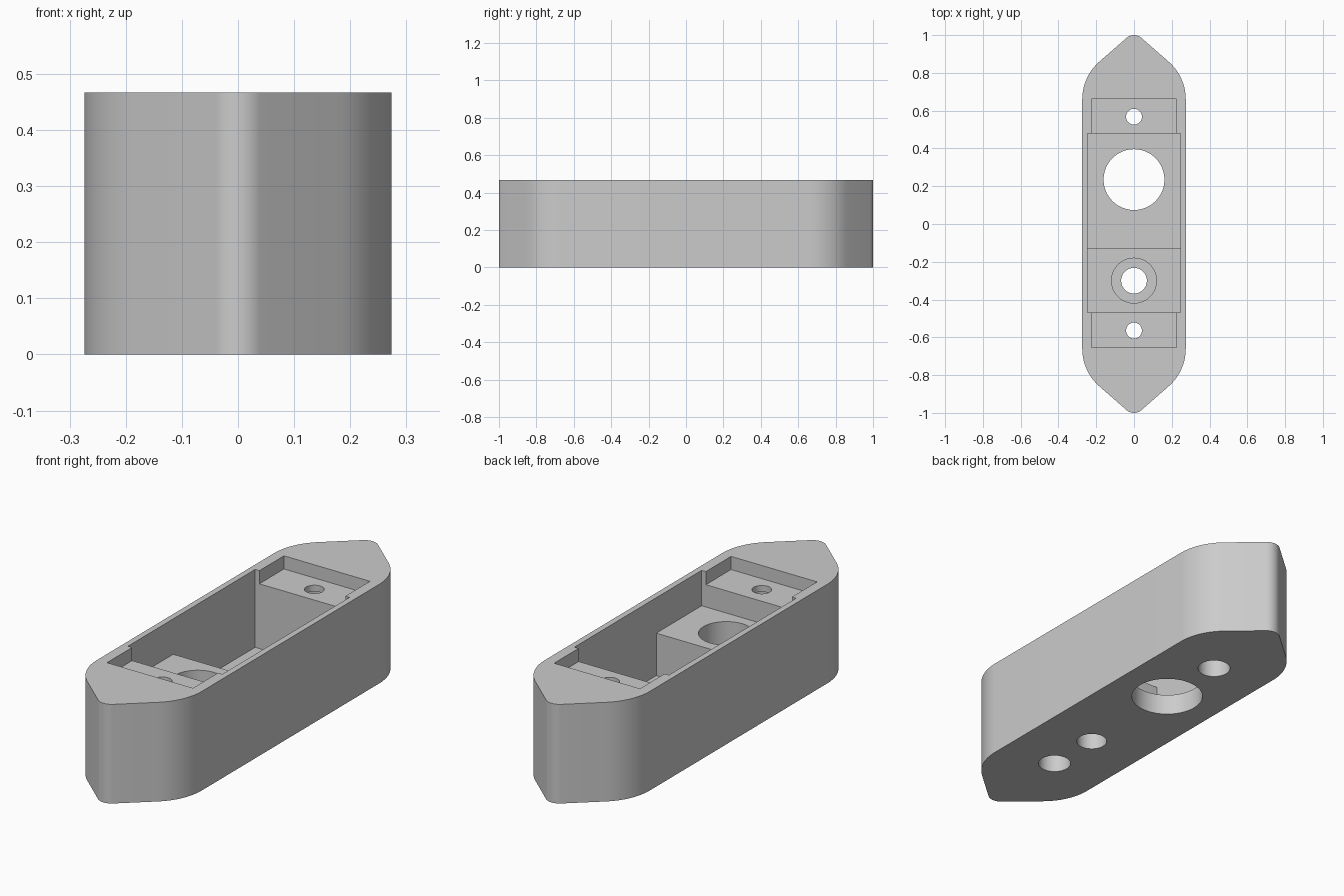
import bpy, bmesh, math
from mathutils import Vector

if "Cube" in bpy.data.objects:
    bpy.data.objects.remove(bpy.data.objects["Cube"], do_unlink=True)

HEIGHT, FLOOR, BLOCK, SHELF = 0.467, 0.10, 0.30, 0.405
ABOVE = HEIGHT + 0.1


def prism(name, points, direction):
    """Extrude a closed flat outline along a direction."""
    bm = bmesh.new()
    base = bm.faces.new([bm.verts.new(p) for p in points])
    top = bmesh.ops.extrude_face_region(bm, geom=[base])
    moved = [v for v in top["geom"] if isinstance(v, bmesh.types.BMVert)]
    bmesh.ops.translate(bm, verts=moved, vec=Vector(direction))
    bmesh.ops.recalc_face_normals(bm, faces=bm.faces)
    mesh = bpy.data.meshes.new(name)
    bm.to_mesh(mesh)
    bm.free()
    obj = bpy.data.objects.new(name, mesh)
    bpy.context.collection.objects.link(obj)
    return obj


def arc(cx, cy, radius, start, end, steps):
    angles = [math.radians(start + (end - start) * i / steps) for i in range(steps + 1)]
    return [(cx + radius * math.cos(a), cy + radius * math.sin(a)) for a in angles]


def cut(body, cutter):
    """Subtract a cutter from the body and discard it."""
    mod = body.modifiers.new("cut", "BOOLEAN")
    mod.operation, mod.solver, mod.object = "DIFFERENCE", "EXACT", cutter
    bpy.context.view_layer.objects.active = body
    bpy.ops.object.modifier_apply(modifier=mod.name)
    bpy.data.objects.remove(cutter, do_unlink=True)


def bore(body, y, radius, z0, z1):
    ring = arc(0, y, radius, 0, 360, 64)[:-1]
    cut(body, prism("bore_cutter", [(px, py, z0) for px, py in ring], (0, 0, z1 - z0)))


# Outer housing: long body with rounded pointed ends
quarter = arc(0.009, 0.66, 0.265, 0, 49, 14) + arc(0, 0.94, 0.06, 49, 90, 8)
half = quarter + [(-x, y) for x, y in reversed(quarter[:-1])]
outline = half + [(-x, -y) for x, y in half]
housing = prism("housing", [(x, y, 0) for x, y in outline], (0, 0, HEIGHT))

# Stepped main pocket with a raised block at the front
steps = [(-0.468, BLOCK), (-0.13, BLOCK), (-0.13, FLOOR),
         (0.479, FLOOR), (0.479, ABOVE), (-0.468, ABOVE)]
cut(housing, prism("pocket_cutter", [(-0.246, y, z) for y, z in steps], (0.492, 0, 0)))

# Shallow screw shelves at both ends
shelf = [(-0.224, -0.655), (0.224, -0.655), (0.224, 0.662), (-0.224, 0.662)]
cut(housing, prism("shelf_cutter", [(x, y, SHELF) for x, y in shelf], (0, 0, ABOVE - SHELF)))

# Large floor opening, and the block hole with its counterbore
bore(housing, 0.235, 0.161, -0.1, 0.2)
bore(housing, -0.30, 0.119, FLOOR, ABOVE)
bore(housing, -0.30, 0.068, -0.1, 0.2)

# Screw holes, counterbored from below
for y in (0.568, -0.564):
    bore(housing, y, 0.073, -0.1, SHELF - 0.03)
    bore(housing, y, 0.042, 0.2, ABOVE)

# Plain grey finish
grey = bpy.data.materials.new("plain_grey")
grey.use_nodes = True
colour = (0.6, 0.6, 0.6, 1)
grey.diffuse_color = colour
grey.node_tree.nodes["Principled BSDF"].inputs["Base Color"].default_value = colour
housing.data.materials.clear()
housing.data.materials.append(grey)

bpy.ops.object.select_all(action="DESELECT")
housing.select_set(True)
bpy.context.view_layer.objects.active = housing
bpy.ops.object.shade_smooth_by_angle(angle=math.radians(30))
